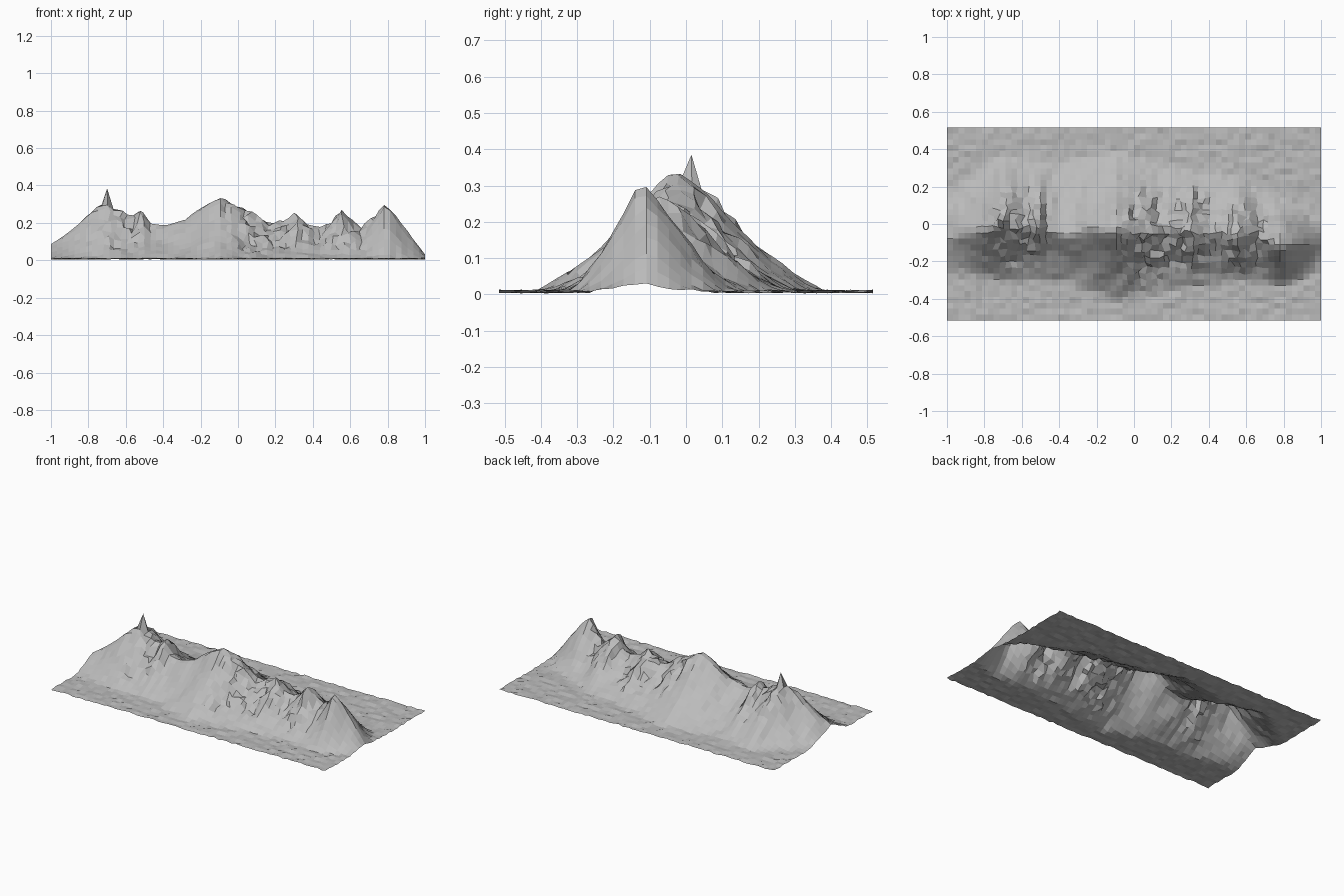
import bpy, bmesh, math, random
from mathutils import Vector, noise

if "Cube" in bpy.data.objects:
    bpy.data.objects.remove(bpy.data.objects["Cube"])

random.seed(7)
NX, NY = 64, 33
HALF_X, HALF_Y = 1.0, 0.515

# Ridge skyline: (x, height)
SKYLINE = [(-1, .08), (-.9, .15), (-.8, .24), (-.74, .29), (-.7, .31), (-.66, .28), (-.62, .26),
           (-.56, .23), (-.51, .27), (-.47, .19), (-.4, .175), (-.3, .20), (-.2, .27), (-.1, .33),
           (-.04, .31), (.03, .27), (.08, .25), (.14, .19), (.24, .20), (.31, .25), (.37, .19),
           (.43, .17), (.5, .20), (.56, .265), (.62, .21), (.66, .16), (.72, .22), (.79, .30),
           (.86, .21), (.92, .13), (1, .02)]
# Ridge plan: (x, foot at front, crest, foot at back)
PLAN = [(-1, -.27, -.08, .14), (-.7, -.31, .01, .37), (-.4, -.32, -.04, .33), (-.1, -.42, -.03, .39),
        (.2, -.36, -.03, .31), (.5, -.32, -.05, .28), (.65, -.32, -.08, .2), (.79, -.33, -.11, .14),
        (1, -.28, -.11, .06)]
# Craggy patches: (x, y, radius x, radius y)
CRAGS = [(-.63, -.02, .2, .24), (.06, -.08, .16, .32), (.28, -.03, .2, .25), (.58, -.08, .18, .25)]
SUMMIT = (-1 + 2 * 10 / NX * 0.96, .015)


def lookup(table, x):
    for a, b in zip(table, table[1:]):
        if x <= b[0]:
            t = (x - a[0]) / (b[0] - a[0])
            return [p + (q - p) * t for p, q in zip(a[1:], b[1:])]
    return table[-1][1:]


def cragginess(x, y):
    return max(max(0, 1 - ((x - cx) / rx) ** 2 - ((y - cy) / ry) ** 2) for cx, cy, rx, ry in CRAGS) ** .7


def height(x, y):
    top = lookup(SKYLINE, x)[0]
    front, crest, back = lookup(PLAN, x)
    crest += .04 * noise.noise(Vector((x * 7, 2, 0)))
    foot = front if y < crest else back
    t = min(1, abs((y - crest) / (foot - crest)))
    power = 1.4 if y < crest else 1.3
    # slightly rounded crest
    rounded = (math.sqrt(t * t + .006) - .077) / (math.sqrt(1.006) - .077)
    z = top * (1 - min(1, rounded)) ** power
    # gullies and rocky steps, fading out at the crest and at the foot
    slope = 4 * t * (1 - t)
    z += .02 * slope * noise.noise(Vector((x * 8, y * 8, 4)))
    z += .03 * cragginess(x, y) * (.25 + .75 * slope) * min(1, z / .06) * random.uniform(-1, .8)
    return max(.003, z + random.uniform(.003, .013))


# Terrain sheet
bm = bmesh.new()
rows = []
for j in range(NY + 1):
    row = []
    for i in range(NX + 1):
        x = -HALF_X + 2 * HALF_X * i / NX
        y = -HALF_Y + 2 * HALF_Y * j / NY
        z = height(x, y)
        jitter = .015 * cragginess(x, y)
        row.append(bm.verts.new((x + random.uniform(-jitter, jitter),
                                 y + random.uniform(-jitter, jitter), z)))
    rows.append(row)

# Sharp summit: one raised vertex
peak = min((v for row in rows for v in row), key=lambda v: math.hypot(v.co.x + .70, v.co.y - .015))
peak.co = (-.70, .015, .385)

for j in range(NY):
    for i in range(NX):
        bm.faces.new((rows[j][i], rows[j][i + 1], rows[j + 1][i + 1], rows[j + 1][i]))
mesh = bpy.data.meshes.new("mountain_range")
bm.to_mesh(mesh)
bm.free()

# Dark grey rock
rock = bpy.data.materials.new("rock")
rock.diffuse_color = (.5, .5, .5, 1)
rock.use_nodes = True
rock.node_tree.nodes["Principled BSDF"].inputs["Base Color"].default_value = rock.diffuse_color
mesh.materials.append(rock)
bpy.context.collection.objects.link(bpy.data.objects.new("mountain_range", mesh))
